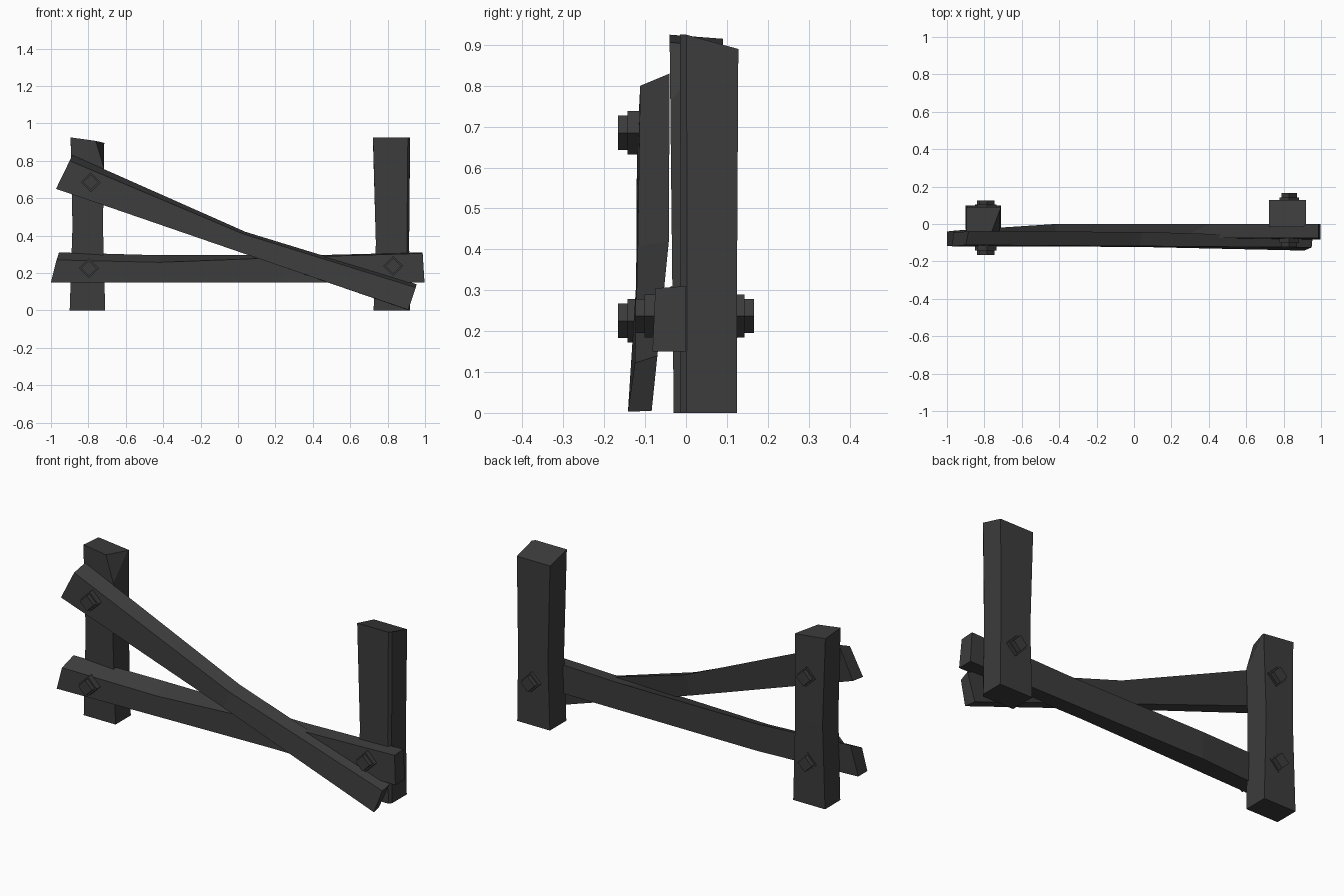
import bpy, bmesh, math
from mathutils import Vector

if "Cube" in bpy.data.objects:
    bpy.data.objects.remove(bpy.data.objects["Cube"])

mat = bpy.data.materials.new("dark_wood")
mat.diffuse_color = (0.045, 0.045, 0.045, 1)
mat.use_nodes = True
mat.node_tree.nodes["Principled BSDF"].inputs["Base Color"].default_value = mat.diffuse_color


def finish(name, bm):
    bmesh.ops.recalc_face_normals(bm, faces=bm.faces)
    me = bpy.data.meshes.new(name)
    bm.to_mesh(me)
    bm.free()
    me.materials.append(mat)
    ob = bpy.data.objects.new(name, me)
    bpy.context.collection.objects.link(ob)
    return ob


def loft(rings):
    """Skin a list of equal-sized cross-sections and cap both ends."""
    bm = bmesh.new()
    vs = [[bm.verts.new(p) for p in r] for r in rings]
    n = len(vs[0])
    for a, b in zip(vs, vs[1:]):
        for i in range(n):
            j = (i + 1) % n
            bm.faces.new((a[i], a[j], b[j], b[i]))
    bm.faces.new(vs[0])
    bm.faces.new(vs[-1])
    return bm


def chip(bm, a, b, c, outward):
    """Slice a corner off with the plane through three points."""
    a, b, c = Vector(a), Vector(b), Vector(c)
    no = (b - a).cross(c - a).normalized()
    if no.dot(Vector(outward)) < 0:
        no = -no
    geom = bm.verts[:] + bm.edges[:] + bm.faces[:]
    r = bmesh.ops.bisect_plane(bm, geom=geom, plane_co=a, plane_no=no, clear_outer=True)
    bmesh.ops.holes_fill(bm, edges=[e for e in r["geom_cut"] if isinstance(e, bmesh.types.BMEdge)])


def beam(name, stations):
    """Station: front-bottom, front-top, back-top, back-bottom as (x, y, z)."""
    finish(name, loft(stations))


# left post, narrow at the waist, with a chipped top corner
def post_ring(x0, x1, y0, y1, zs):
    return [(x0, y0, zs[0]), (x1, y0, zs[1]), (x1, y1, zs[2]), (x0, y1, zs[3])]


bm = loft([post_ring(-0.90, -0.71, -0.03, 0.10, (0, 0, 0, 0)),
           post_ring(-0.885, -0.722, -0.035, 0.10, (0.45,) * 4),
           post_ring(-0.895, -0.715, -0.04, 0.09, (0.925, 0.90, 0.895, 0.915))])
chip(bm, (-0.76, -0.04, 0.905), (-0.717, -0.04, 0.76), (-0.715, 0.08, 0.895), (1, -1, 1))
finish("left_post", bm)


# right post, with a worn front edge and sloping top
def worn_ring(x0, x1, y0, y1, zf, zb):
    return [(x0, y0, zf), (x1 - 0.012, y0, zf), (x1, y0 + 0.016, zf), (x1, y1, zb), (x0, y1, zb)]


finish("right_post", loft([worn_ring(0.725, 0.92, -0.015, 0.125, 0, 0),
                           worn_ring(0.737, 0.915, -0.013, 0.125, 0.36, 0.36),
                           worn_ring(0.722, 0.92, -0.015, 0.128, 0.925, 0.89)]))

# lower rail
beam("lower_rail", [
    [(-1.0, -0.118, 0.15), (-0.97, -0.115, 0.27), (-0.957, -0.035, 0.31), (-1.0, -0.04, 0.15)],
    [(-0.42, -0.10, 0.15), (-0.42, -0.095, 0.257), (-0.42, 0.0, 0.295), (-0.42, 0.0, 0.15)],
    [(0.25, -0.08, 0.15), (0.25, -0.075, 0.283), (0.4, 0.0, 0.295), (0.4, 0.0, 0.15)],
    [(0.997, -0.082, 0.15), (0.987, -0.075, 0.305), (0.987, 0.0, 0.31), (0.997, 0.0, 0.15)]])

# diagonal rail
beam("diagonal_rail", [
    [(-0.973, -0.12, 0.65), (-0.90, -0.112, 0.80), (-0.885, -0.04, 0.83), (-0.965, -0.045, 0.655)],
    [(0.0, -0.122, 0.315), (0.03, -0.118, 0.408), (0.04, -0.042, 0.42), (0.0, -0.055, 0.315)],
    [(0.91, -0.142, 0.003), (0.95, -0.125, 0.122), (0.955, -0.07, 0.14), (0.90, -0.084, 0.005)]])


# bolts: a square washer and smaller square head, turned to diamonds
def bolt(name, x, y, z, side):
    bm = bmesh.new()
    for r, a, b in ((0.053, -0.01, 0.023), (0.042, 0.023, 0.046)):
        rings = [[bm.verts.new((x + r * math.cos(k * math.pi / 2), y + side * d,
                                z + r * math.sin(k * math.pi / 2))) for k in range(4)]
                 for d in (a, b)]
        for i in range(4):
            j = (i + 1) % 4
            bm.faces.new((rings[0][i], rings[0][j], rings[1][j], rings[1][i]))
        bm.faces.new(rings[0])
        bm.faces.new(rings[1])
    finish(name, bm)


for label, x, z, front, back in (("upper_left", -0.787, 0.685, -0.12, 0.08),
                                 ("lower_left", -0.797, 0.225, -0.12, 0.08),
                                 ("right", 0.83, 0.237, -0.078, 0.12)):
    bolt(label + "_bolt_head", x, front, z, -1)
    bolt(label + "_bolt_nut", x, back, z, 1)
